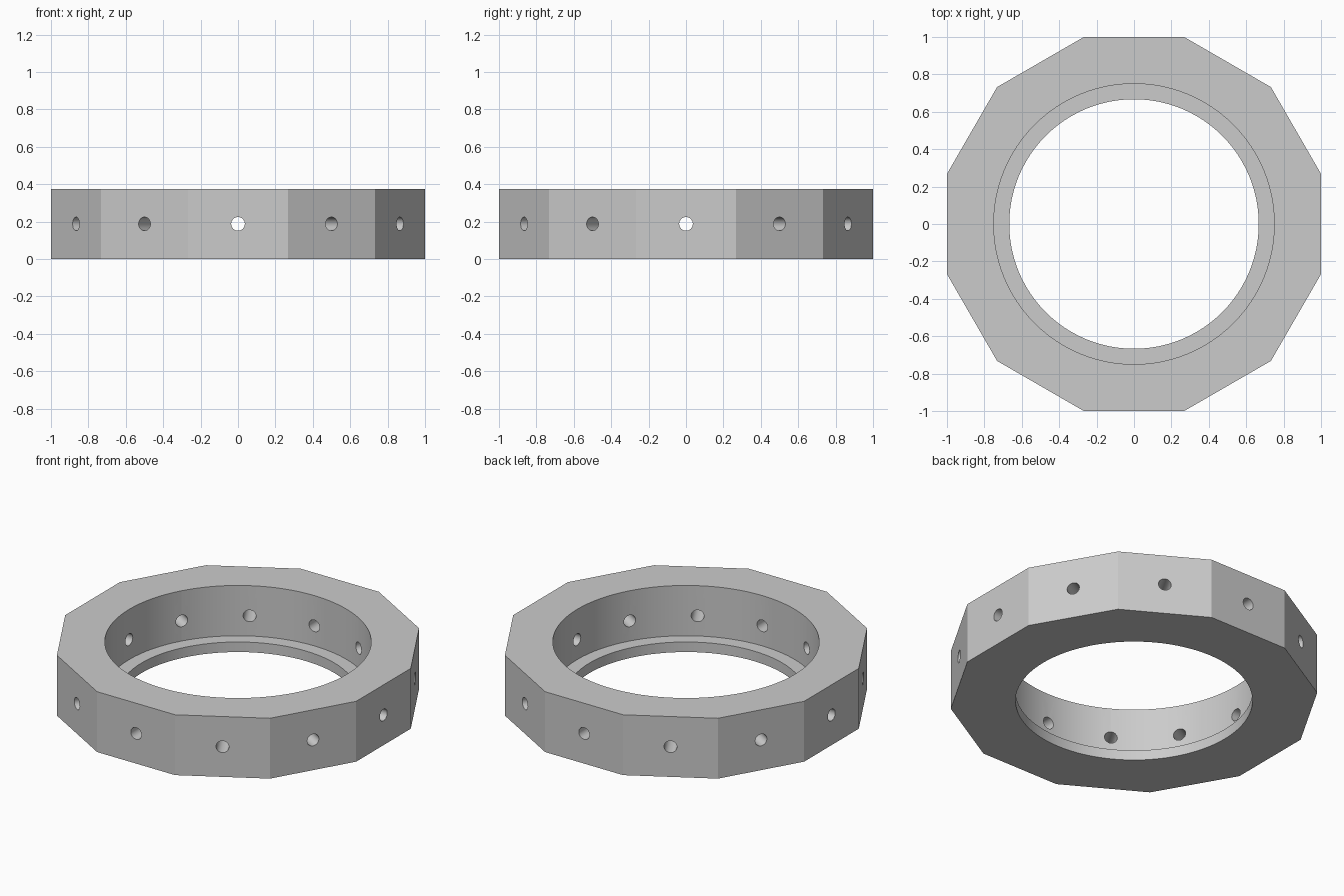
import bpy, math

if "Cube" in bpy.data.objects:
    bpy.data.objects.remove(bpy.data.objects["Cube"])

SIDES = 12
HEIGHT = 0.375
LEDGE_Z = 0.0625

grey = bpy.data.materials.new("plain grey")
grey.diffuse_color = (0.6, 0.6, 0.6, 1)
grey.use_nodes = True
grey.node_tree.nodes["Principled BSDF"].inputs["Base Color"].default_value = grey.diffuse_color


def cylinder(name, sides, radius, z0, z1, turn=0.0):
    """Upright cylinder between two heights."""
    bpy.ops.mesh.primitive_cylinder_add(
        vertices=sides, radius=radius, depth=z1 - z0,
        location=(0, 0, (z0 + z1) / 2), rotation=(0, 0, turn))
    obj = bpy.context.object
    obj.name = name
    obj.data.materials.append(grey)
    return obj


def cut(target, cutter):
    """Subtract the cutter, then remove it."""
    mod = target.modifiers.new("cut", 'BOOLEAN')
    mod.operation = 'DIFFERENCE'
    mod.solver = 'EXACT'
    mod.object = cutter
    bpy.context.view_layer.objects.active = target
    bpy.ops.object.modifier_apply(modifier=mod.name)
    bpy.data.objects.remove(cutter)


# Twelve-sided outer body with flats facing the axes
step = 2 * math.pi / SIDES
ring = cylinder("ring_body", SIDES, 1 / math.cos(step / 2), 0, HEIGHT, step / 2)

# Through bore, and wider counterbore that leaves a thin lip at the bottom
cut(ring, cylinder("bore_cutter", 96, 0.667, -0.1, HEIGHT + 0.1))
cut(ring, cylinder("counterbore_cutter", 96, 0.75, LEDGE_Z, HEIGHT + 0.1))

# One radial hole through the middle of each flat
for i in range(SIDES):
    a = i * step
    bpy.ops.mesh.primitive_cylinder_add(
        vertices=32, radius=0.0365, depth=0.6,
        location=(0.9 * math.cos(a), 0.9 * math.sin(a), HEIGHT / 2),
        rotation=(0, math.pi / 2, a))
    hole = bpy.context.object
    hole.data.materials.append(grey)
    cut(ring, hole)

# Smooth the bores, keep the outer edges sharp
bpy.ops.object.select_all(action='DESELECT')
ring.select_set(True)
bpy.context.view_layer.objects.active = ring
bpy.ops.object.shade_smooth_by_angle(angle=math.radians(20))
